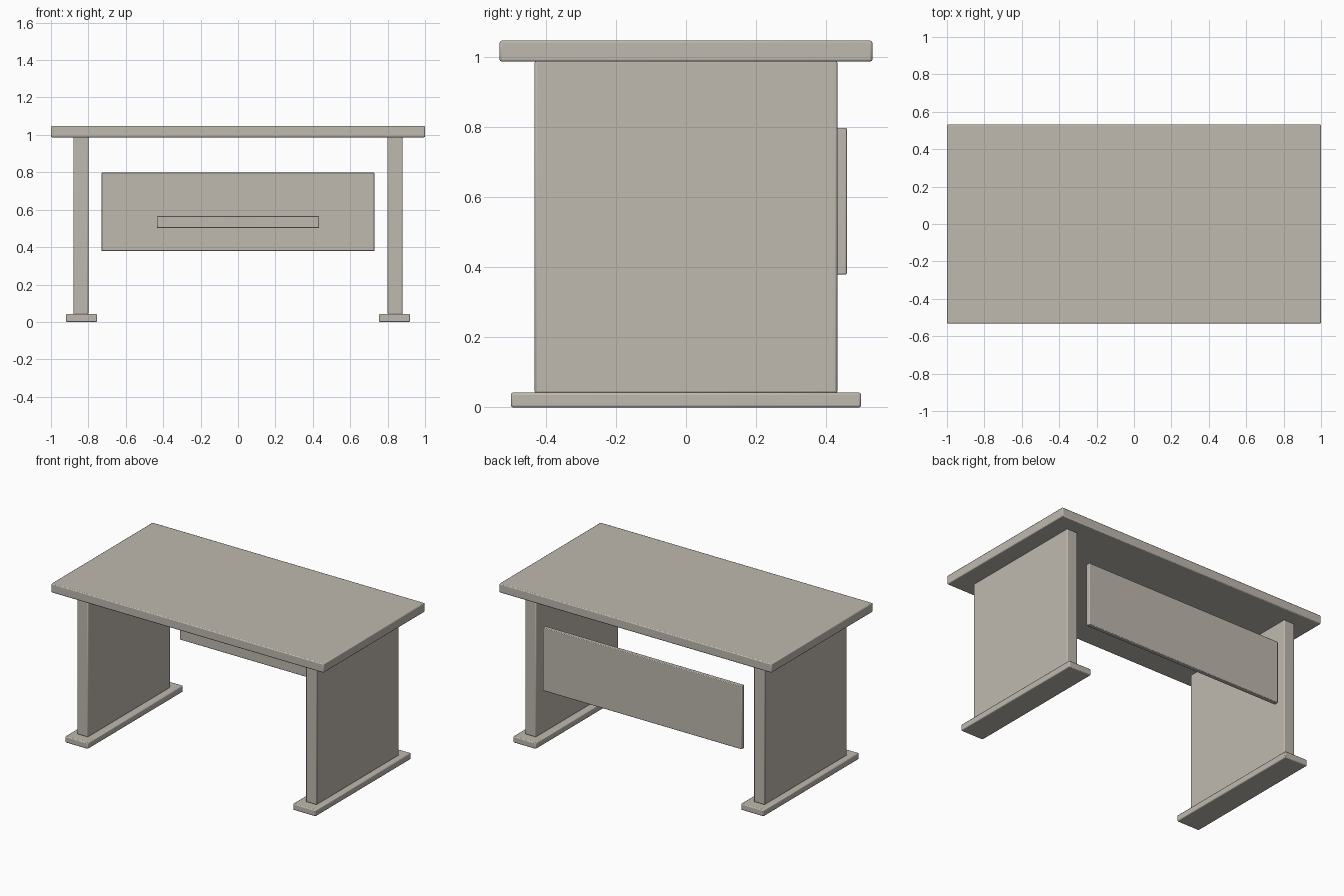
import bpy
import bmesh
import math

if "Cube" in bpy.data.objects:
    bpy.data.objects.remove(bpy.data.objects["Cube"])

mat = bpy.data.materials.new("warm grey laminate")
mat.diffuse_color = (0.52, 0.485, 0.43, 1)
mat.use_nodes = True
mat.node_tree.nodes["Principled BSDF"].inputs["Base Color"].default_value = mat.diffuse_color


def board(name, x, y, z, bevel=0.006):
    """Softly bevelled board given its (min, max) range on each axis."""
    bm = bmesh.new()
    bmesh.ops.create_cube(bm, size=1)
    for v in bm.verts:
        for i, (lo, hi) in enumerate((x, y, z)):
            v.co[i] = lo if v.co[i] < 0 else hi
    mesh = bpy.data.meshes.new(name)
    bm.to_mesh(mesh)
    bm.free()
    mesh.materials.append(mat)
    ob = bpy.data.objects.new(name, mesh)
    bpy.context.collection.objects.link(ob)
    mod = ob.modifiers.new("soft edges", "BEVEL")
    mod.width = bevel
    mod.segments = 2
    bpy.ops.object.select_all(action="DESELECT")
    ob.select_set(True)
    bpy.context.view_layer.objects.active = ob
    bpy.ops.object.shade_smooth_by_angle(angle=math.radians(50))
    return ob


# Desk top
board("table_top", (-1, 1), (-0.532, 0.532), (0.987, 1.047))

# Slab legs and flat feet, mirrored left and right
for side, s in (("left", -1), ("right", 1)):
    board(side + "_leg", sorted((s * 0.80, s * 0.88)), (-0.432, 0.432), (0.04, 0.99))
    board(side + "_foot", sorted((s * 0.753, s * 0.92)), (-0.5, 0.5), (0, 0.042))

# Rear modesty panel with the rail on its inner face
board("modesty_panel", (-0.73, 0.73), (0.43, 0.459), (0.379, 0.798), 0.004)
board("panel_rail", (-0.433, 0.433), (0.38, 0.432), (0.502, 0.565), 0.004)
